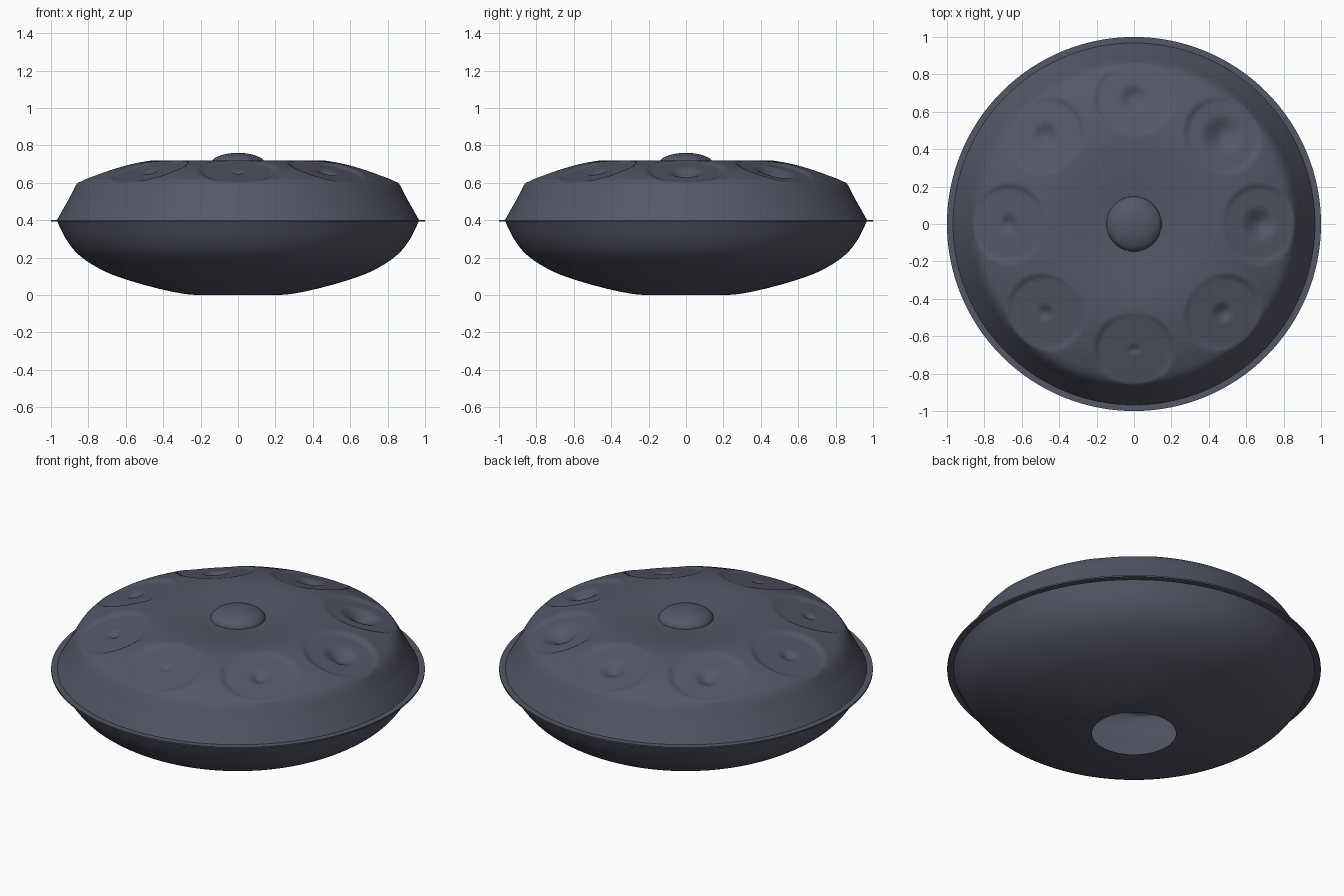
import bpy, bmesh, math
from mathutils import Vector

if "Cube" in bpy.data.objects:
    bpy.data.objects.remove(bpy.data.objects["Cube"])

steel = bpy.data.materials.new("dark_steel")
steel.diffuse_color = (0.09, 0.096, 0.13, 1)
steel.use_nodes = True
steel.node_tree.nodes["Principled BSDF"].inputs["Base Color"].default_value = steel.diffuse_color


def smooth_path(pts, n):
    """Catmull-Rom curve through (r, z) points, n steps per span."""
    p = [Vector(q) for q in pts]
    p = [2 * p[0] - p[1]] + p + [2 * p[-1] - p[-2]]
    out = []
    for a, b, c, d in zip(p, p[1:], p[2:], p[3:]):
        for k in range(n):
            t = k / n
            out.append(0.5 * (2 * b + (c - a) * t + (2 * a - 5 * b + 4 * c - d) * t * t
                              + (3 * b - a - 3 * c + d) * t ** 3))
    return out + [p[-2]]


def lathe(name, path, seg, height=None, closed=False, angle=40):
    """Revolve a profile about z; height(x, y, z) may reshape each point."""
    bm = bmesh.new()
    rings = []
    for r, z in path:
        ring = []
        for i in range(seg if r > 1e-5 else 1):
            a = 2 * math.pi * i / seg
            x, y = r * math.cos(a), r * math.sin(a)
            ring.append(bm.verts.new((x, y, height(x, y, z) if height else z)))
        rings.append(ring)
    pairs = list(zip(rings, rings[1:])) + ([(rings[-1], rings[0])] if closed else [])
    for p, q in pairs:
        for i in range(seg):
            j = (i + 1) % seg
            if len(q) == 1:
                bm.faces.new((p[i], p[j], q[0]))
            else:
                bm.faces.new((p[i], p[j], q[j], q[i]))
    if closed:
        bmesh.ops.recalc_face_normals(bm, faces=bm.faces)
    me = bpy.data.meshes.new(name)
    bm.to_mesh(me)
    bm.free()
    ob = bpy.data.objects.new(name, me)
    bpy.context.collection.objects.link(ob)
    me.materials.append(steel)
    bpy.ops.object.select_all(action='DESELECT')
    ob.select_set(True)
    bpy.context.view_layer.objects.active = ob
    bpy.ops.object.shade_smooth_by_angle(angle=math.radians(angle))
    return ob


def step(t):
    t = max(0.0, min(1.0, t))
    return t * t * (3 - 2 * t)


# Tone fields, counter-clockwise from +x: dimple radius of each
DIMPLES = [0.092, 0.11, 0.08, 0.072, 0.052, 0.045, 0.032, 0.056]
CENTRE, HALF_R, HALF_T = 0.67, 0.185, 0.195


def tone_fields(x, y, z):
    for i, rd in enumerate(DIMPLES):
        a = i * math.pi / 4
        u = x * math.cos(a) + y * math.sin(a) - CENTRE
        v = -x * math.sin(a) + y * math.cos(a)
        e = math.hypot(u / HALF_R, v / HALF_T)
        if u < -0.3 or e > 1.12:
            continue
        flat = 0.657 - 0.30 * u
        w = step((1.12 - e) / 0.17)
        z += (flat - z) * w
        t = math.hypot(u, v) / rd
        if t < 1.1:
            z -= 0.42 * rd * step((1.1 - t) / 1.1)
    return z


# Upper shell with the sunken tone fields
upper = smooth_path([(0.968, 0.4), (0.912, 0.5), (0.852, 0.6), (0.77, 0.646), (0.67, 0.682),
                     (0.56, 0.707), (0.44, 0.719), (0.3, 0.713), (0.147, 0.70)], 13)
lathe("upper_shell", upper, 288, tone_fields)

# Raised dome in the middle
dome = [(0.147 * math.cos(t), 0.698 + 0.062 * math.sin(t))
        for t in [k * math.pi / 28 for k in range(14)]] + [(0, 0.76)]
lathe("centre_dome", dome, 64)

# Lower shell, open at the bottom port
lower = smooth_path([(0.225, 0.0), (0.3, 0.008), (0.42, 0.033), (0.58, 0.077), (0.72, 0.13),
                     (0.84, 0.205), (0.912, 0.287), (0.968, 0.395)], 6)
lathe("lower_shell", lower, 128)

# Flat rim joining the shells
lathe("rim", [(0.962, 0.392), (1.0, 0.392), (1.0, 0.401), (0.962, 0.401)], 128, closed=True)
